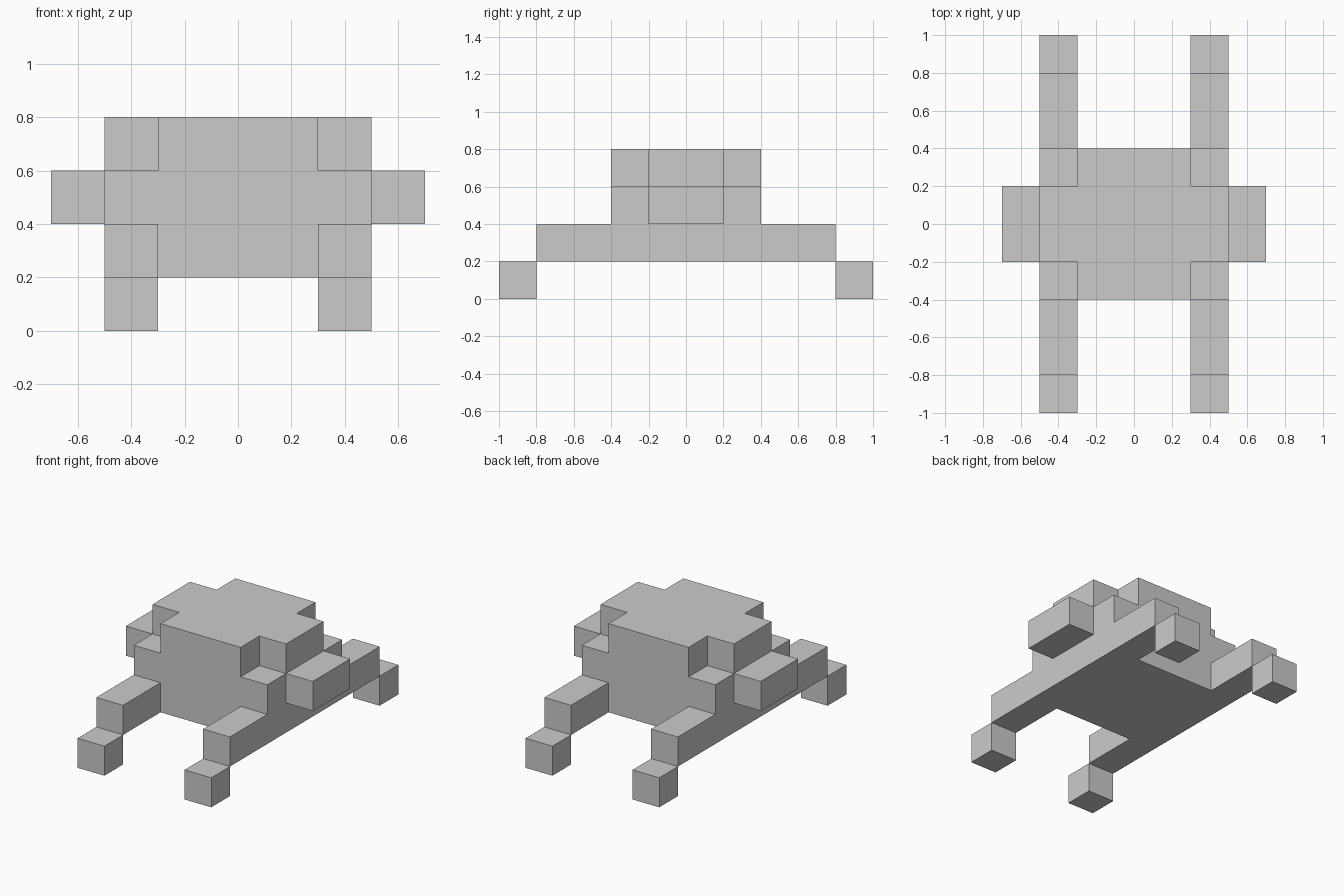
import bpy, bmesh

if "Cube" in bpy.data.objects:
    bpy.data.objects.remove(bpy.data.objects["Cube"])


def prism(name, outline, z0, z1):
    """Extrude a flat xy outline (counter-clockwise) from z0 up to z1."""
    bm = bmesh.new()
    base = bm.faces.new([bm.verts.new((x, y, z0)) for x, y in outline])
    top = bmesh.ops.extrude_face_region(bm, geom=[base], use_keep_orig=True)["geom"]
    verts = [v for v in top if isinstance(v, bmesh.types.BMVert)]
    bmesh.ops.translate(bm, verts=verts, vec=(0, 0, z1 - z0))
    bmesh.ops.recalc_face_normals(bm, faces=bm.faces)
    mesh = bpy.data.meshes.new(name)
    bm.to_mesh(mesh)
    bm.free()
    obj = bpy.data.objects.new(name, mesh)
    bpy.context.collection.objects.link(obj)
    return obj


def box(name, xs, ys, zs):
    """Axis-aligned block given by its two limits on each axis."""
    (x0, x1), (y0, y1) = sorted(xs), sorted(ys)
    return prism(name, [(x0, y0), (x1, y0), (x1, y1), (x0, y1)], *zs)


# Main body block
box("body", (-0.5, 0.5), (-0.4, 0.4), (0.2, 0.6))

# Top of the body: cross-shaped layer with its four corners notched
cross = [(-0.3, -0.4), (0.3, -0.4), (0.3, -0.2), (0.5, -0.2),
         (0.5, 0.2), (0.3, 0.2), (0.3, 0.4), (-0.3, 0.4),
         (-0.3, 0.2), (-0.5, 0.2), (-0.5, -0.2), (-0.3, -0.2)]
prism("body_top", cross, 0.6, 0.8)

for sx, side in ((-1, "left"), (1, "right")):
    # Stubby side block
    box(f"{side}_side_block", (sx * 0.5, sx * 0.7), (-0.2, 0.2), (0.4, 0.6))
    for sy, end in ((-1, "front"), (1, "back")):
        # Leg reaching out of the body, with a lower foot at its tip
        leg_x = (sx * 0.3, sx * 0.5)
        box(f"{end}_{side}_leg", leg_x, (sy * 0.4, sy * 0.8), (0.2, 0.4))
        box(f"{end}_{side}_foot", leg_x, (sy * 0.8, sy * 1.0), (0.0, 0.2))
